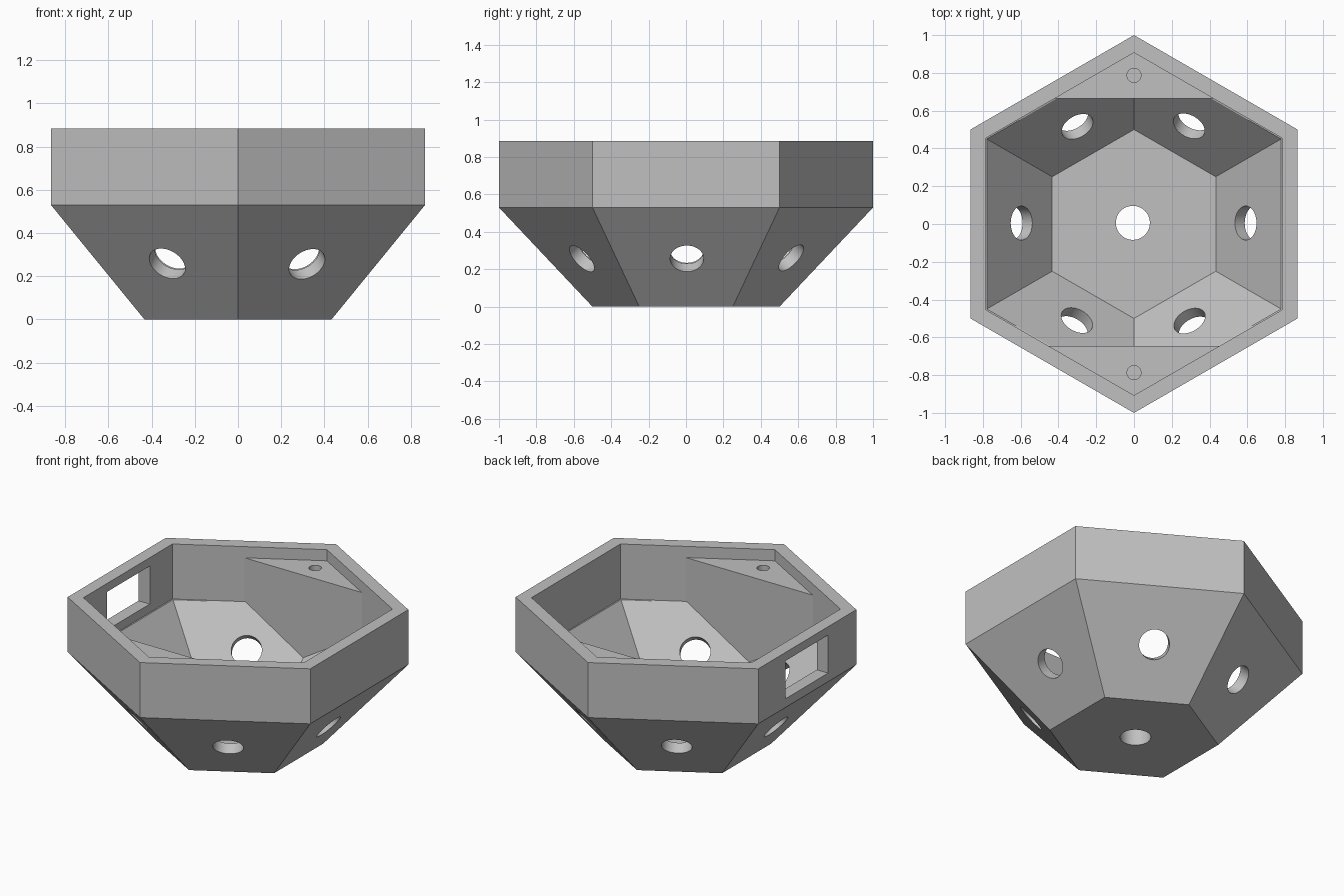
import bpy, bmesh, math
from mathutils import Matrix, Vector

if "Cube" in bpy.data.objects:
    bpy.data.objects.remove(bpy.data.objects["Cube"])

RIM_Z, KINK_Z, FLOOR_Z, TAB_Z = 0.885, 0.53, 0.106, 0.813
FOOT_R, POCKET_R, CAVITY_R = 0.5, 0.9, 0.907

grey = bpy.data.materials.new("plain grey")
grey.use_nodes = True
grey.diffuse_color = (0.53, 0.53, 0.53, 1)
grey.node_tree.nodes["Principled BSDF"].inputs["Base Color"].default_value = grey.diffuse_color


def make_object(name, bm):
    bmesh.ops.recalc_face_normals(bm, faces=bm.faces)
    mesh = bpy.data.meshes.new(name)
    bm.to_mesh(mesh)
    bm.free()
    mesh.materials.append(grey)
    obj = bpy.data.objects.new(name, mesh)
    bpy.context.collection.objects.link(obj)
    return obj


def hex_loft(profile):
    """Closed hexagonal solid through (radius, height) rings, corners on the y axis."""
    bm = bmesh.new()
    rings = [[bm.verts.new((r * math.sin(k * math.pi / 3), r * math.cos(k * math.pi / 3), z))
              for k in range(6)] for r, z in profile]
    for low, high in zip(rings, rings[1:]):
        for k in range(6):
            n = (k + 1) % 6
            bm.faces.new((low[k], low[n], high[n], high[k]))
    bm.faces.new(rings[0])
    bm.faces.new(rings[-1])
    return bm


def trim(bm, y, side):
    """Cut away everything beyond a plane across y and close the cut."""
    cut = bmesh.ops.bisect_plane(bm, geom=bm.verts[:] + bm.edges[:] + bm.faces[:],
                                 plane_co=(0, y, 0), plane_no=(0, side, 0), clear_outer=True)
    edges = [e for e in cut["geom_cut"] if isinstance(e, bmesh.types.BMEdge)]
    bmesh.ops.contextual_create(bm, geom=edges)


def drill(centre, axis, radius, depth):
    bm = bmesh.new()
    turn = Vector(axis).to_track_quat("Z", "Y").to_matrix().to_4x4()
    bmesh.ops.create_cone(bm, cap_ends=True, segments=48, radius1=radius, radius2=radius,
                          depth=depth, matrix=Matrix.Translation(centre) @ turn)
    return bm


def carve(body, bm):
    cutter = make_object("cutter", bm)
    cutter.hide_render = True
    mod = body.modifiers.new("carve", "BOOLEAN")
    mod.operation, mod.solver, mod.object = "DIFFERENCE", "EXACT", cutter
    bpy.context.view_layer.objects.active = body
    bpy.ops.object.modifier_apply(modifier=mod.name)
    bpy.data.objects.remove(cutter)


# Outer shell
body = make_object("hexagonal_bowl", hex_loft([(FOOT_R, 0), (1, KINK_Z), (1, RIM_Z)]))

# Main pocket, stopping short of the solid corner blocks at front and back
pocket = hex_loft([(FOOT_R, FLOOR_Z), (POCKET_R, KINK_Z - 0.002),
                   (CAVITY_R, KINK_Z), (CAVITY_R, RIM_Z - 0.03)])
trim(pocket, 0.665, 1)
trim(pocket, -0.645, -1)
carve(body, pocket)

# Recess above the corner blocks
carve(body, hex_loft([(CAVITY_R, TAB_Z), (CAVITY_R, RIM_Z + 0.1)]))

# Round holes through the sloping walls and the floor
run = FOOT_R * math.cos(math.pi / 6)
for k in range(6):
    a = k * math.pi / 3
    centre = (0.62 * math.cos(a) - 0.005, 0.62 * math.sin(a) + 0.005, 0.28)
    carve(body, drill(centre, (KINK_Z * math.cos(a), KINK_Z * math.sin(a), -run), 0.09, 0.3))
carve(body, drill((-0.006, 0.006, 0.05), (0, 0, 1), 0.09, 0.3))

# Blind screw holes in the corner blocks
for side in (-1, 1):
    carve(body, drill((0, side * 0.787, TAB_Z - 0.1), (0, 0, 1), 0.037, 0.3))

# Rectangular window in the wall on the -x side
window = bmesh.new()
bmesh.ops.create_cube(window, size=1, matrix=Matrix.Translation((-0.83, 0.005, 0.708))
                      @ Matrix.Diagonal((0.3, 0.434, 0.245, 1)))
carve(body, window)

# Smooth hole walls, sharp edges elsewhere
bpy.ops.object.select_all(action="DESELECT")
body.select_set(True)
bpy.context.view_layer.objects.active = body
bpy.ops.object.shade_smooth_by_angle(angle=math.radians(20))
